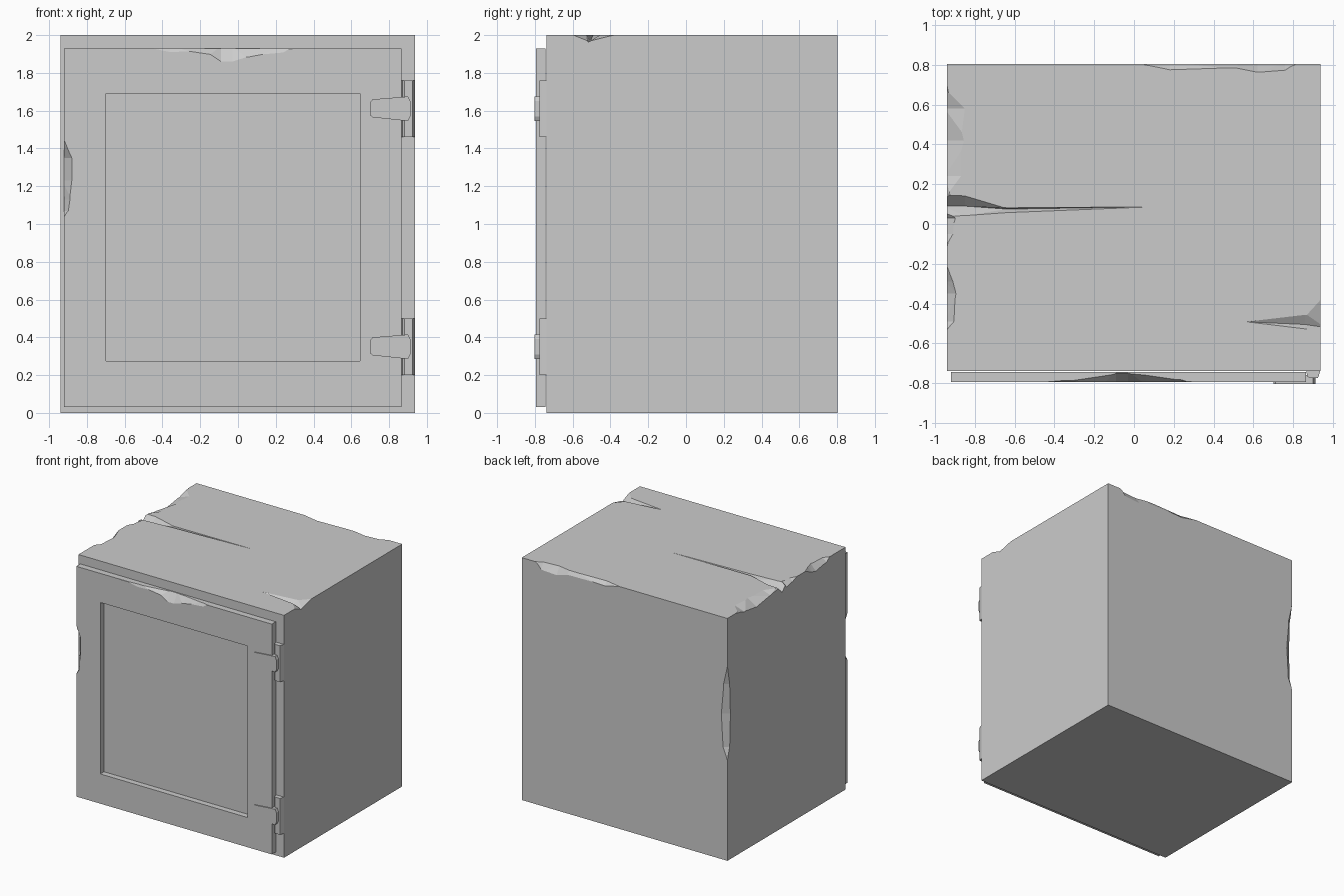
import bpy, bmesh
from mathutils import Vector as V

if "Cube" in bpy.data.objects:
    bpy.data.objects.remove(bpy.data.objects["Cube"])


def finish(bm, name):
    bmesh.ops.recalc_face_normals(bm, faces=bm.faces)
    me = bpy.data.meshes.new(name)
    bm.to_mesh(me)
    bm.free()
    ob = bpy.data.objects.new(name, me)
    bpy.context.collection.objects.link(ob)
    return ob


def box(name, lo, hi):
    bm = bmesh.new()
    bmesh.ops.create_cube(bm, size=1)
    for v in bm.verts:
        v.co = V([lo[i] + (v.co[i] + 0.5) * (hi[i] - lo[i]) for i in range(3)])
    return finish(bm, name)


def loft(name, sections, triangulate=False):
    """Closed solid through equal-sized cross-sections."""
    bm = bmesh.new()
    rings = [[bm.verts.new(p) for p in s] for s in sections]
    n = len(rings[0])
    for a, b in zip(rings, rings[1:]):
        for i in range(n):
            j = (i + 1) % n
            bm.faces.new((a[i], a[j], b[j], b[i]))
    bm.faces.new(rings[0][::-1])
    bm.faces.new(rings[-1])
    if triangulate:
        bmesh.ops.triangulate(bm, faces=bm.faces)
    return finish(bm, name)


def cut(ob, cutter):
    cutter.hide_render = True
    m = ob.modifiers.new("cut", 'BOOLEAN')
    m.operation = 'DIFFERENCE'
    m.solver = 'EXACT'
    m.object = cutter
    bpy.context.view_layer.objects.active = ob
    bpy.ops.object.modifier_apply(modifier=m.name)
    bpy.data.objects.remove(cutter)


def chip(ob, corner, axis, u, v, steps):
    """Break off an edge: each step is (position, inset along u, inset along v)."""
    corner, axis, u, v = V(corner), V(axis), V(u), V(v)
    e = 0.012
    secs = []
    for t, a, b in steps:
        o = corner + axis * t
        secs.append([o - (u + v) * e,
                     o + u * (a + e * a / b) - v * e,
                     o - u * e + v * (b + e * b / a)])
    cut(ob, loft("chip_cutter", secs, True))


def crack(ob, steps, top=2.0):
    """V groove in the top: (x, y_low, y_deep, y_high, depth)."""
    secs = [[V((x, y0, top + 0.004)), V((x, ym, top - d)), V((x, y1, top + 0.004))]
            for x, y0, ym, y1, d in steps]
    cut(ob, loft("crack_cutter", secs, True))


X, Y, Z = (1, 0, 0), (0, 1, 0), (0, 0, 1)
NX, NY, NZ = (-1, 0, 0), (0, -1, 0), (0, 0, -1)
T = 0.002

# cabinet body with worn edges
body = box("cabinet_body", (-0.94, -0.738, 0), (0.937, 0.803, 2))
chip(body, (-0.94, 0, 2), Y, X, NZ,
     [(-0.53, T, T), (-0.49, .035, .03), (-0.35, .045, .05), (-0.29, .03, .035), (-0.215, T, T)])
chip(body, (-0.94, 0, 2), Y, X, NZ,
     [(-0.11, T, T), (-0.05, .03, .02), (0.03, .042, .035), (0.07, T, T)])
chip(body, (-0.94, 0, 2), Y, X, NZ,
     [(0.13, .01, .01), (0.24, .07, .025), (0.42, .085, .05), (0.58, .09, .03), (0.69, T, T)])
chip(body, (0, 0.803, 2), X, NY, NZ,
     [(0.05, T, T), (0.18, .028, .03), (0.52, .02, .03), (0.62, .04, .06), (0.76, .03, .05), (0.81, T, T)])
chip(body, (-0.94, 0.803, 0), Z, X, NY,
     [(0.83, T, T), (0.93, .04, .03), (1.2, .055, .04), (1.45, .035, .03), (1.6, T, T)])
crack(body, [(-0.96, .03, .09, .15, .06), (-0.85, .04, .09, .145, .055),
             (-0.64, .055, .075, .082, .035), (0.07, .083, .086, .089, .001)])
crack(body, [(0.96, -.63, -.52, -.34, .04), (0.86, -.53, -.505, -.45, .03),
             (0.57, -.495, -.492, -.489, .001)])

# door with recessed panel and two dents
door = box("door", (-0.92, -0.795, 0.03), (0.865, -0.743, 1.93))
cut(door, box("panel_cutter", (-0.70, -0.9, 0.275), (0.645, -0.747, 1.69)))
chip(door, (0, -0.795, 1.93), X, NZ, Y,
     [(-0.53, T, T), (-0.36, .02, .008), (-0.16, .03, .03), (-0.09, .07, .045),
      (-0.03, .07, .045), (0.06, .045, .035), (0.24, .022, .012), (0.29, T, T)])
chip(door, (-0.92, -0.795, 0), Z, X, Y,
     [(1.04, T, T), (1.07, .022, .035), (1.13, .03, .045), (1.23, .04, .05),
      (1.35, .04, .05), (1.44, T, T)])

# hinges: bevelled knuckle plus tapered strap
knuckle = [(.866, -.735), (.87, -.765), (.882, -.775), (.924, -.775), (.928, -.765), (.937, -.735)]
strap = [(.70, -.035), (.712, -.045), (.90, -.065), (.912, -.04), (.912, .04), (.90, .065),
         (.712, .05), (.70, .035)]
for side, z in (("lower", 0.35), ("upper", 1.61)):
    loft(side + "_hinge_knuckle", [[V((x, y, z + h)) for x, y in knuckle] for h in (-.15, .15)])
    loft(side + "_hinge_strap", [[V((x, y, z + h)) for x, h in strap] for y in (-.803, -.76)])
